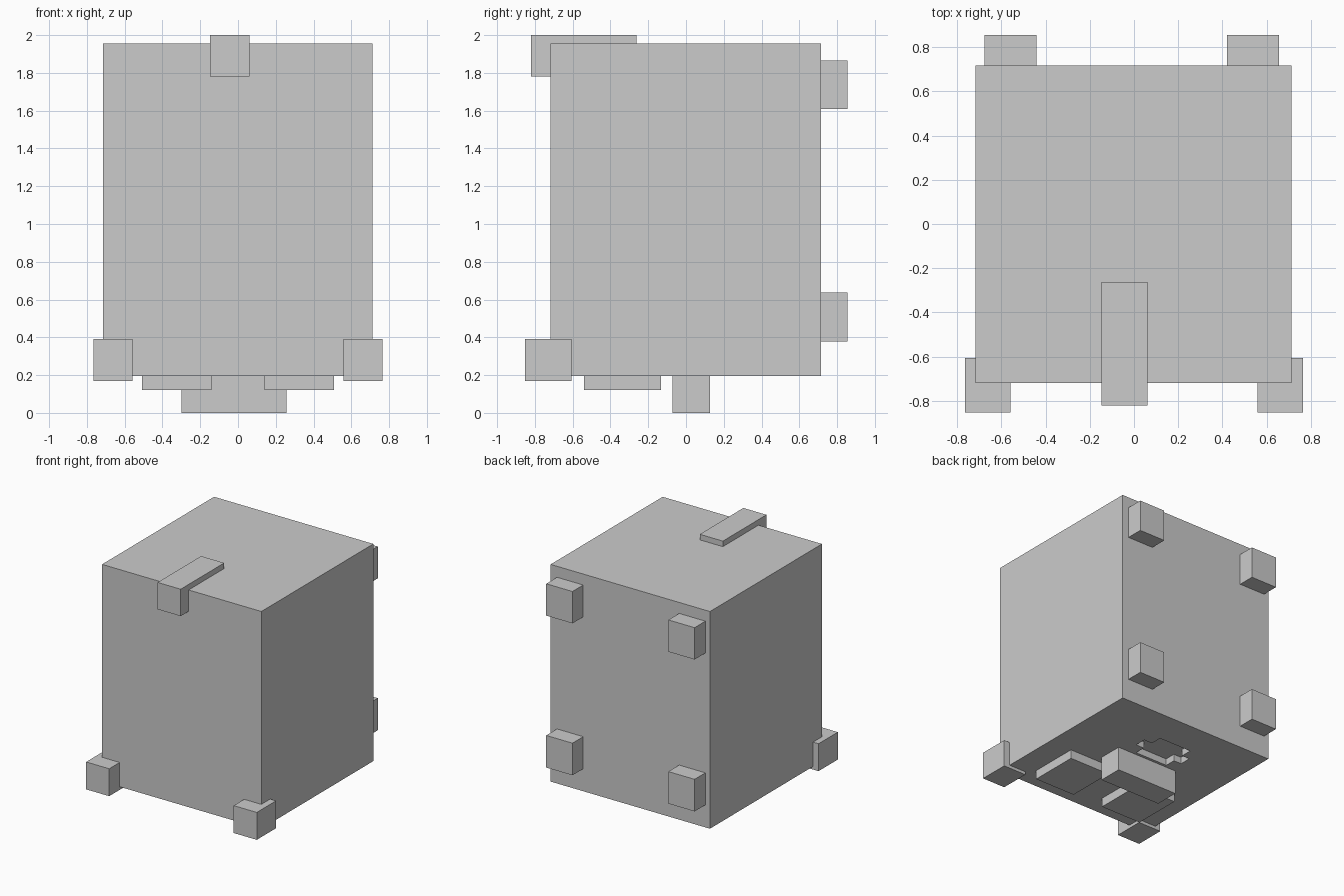
import bpy

if "Cube" in bpy.data.objects:
    bpy.data.objects.remove(bpy.data.objects["Cube"])


def box(name, x, y, z):
    """Axis-aligned box from (min, max) ranges."""
    bpy.ops.mesh.primitive_cube_add(
        size=1, location=[(a + b) / 2 for a, b in (x, y, z)])
    ob = bpy.context.object
    ob.name = name
    ob.scale = [b - a for a, b in (x, y, z)]
    bpy.ops.object.transform_apply(location=True, rotation=False, scale=True)
    return ob


# Main body
body = box("body", (-0.716, 0.712), (-0.718, 0.716), (0.195, 1.955))

# Shallow cross-shaped socket in the underside
for name, x, y in (("socket_cutter_wide", (-0.26, 0.18), (0.24, 0.335)),
                   ("socket_cutter_long", (-0.19, 0.105), (0.15, 0.43))):
    cutter = box(name, x, y, (0.1, 0.25))
    cutter.hide_render = True
    cutter.hide_set(True)
    cut = body.modifiers.new(name, 'BOOLEAN')
    cut.operation = 'DIFFERENCE'
    cut.solver = 'EXACT'
    cut.object = cutter

# Latch wrapped over the front top edge
box("top_latch", (-0.147, 0.06), (-0.82, -0.262), (1.782, 2.0))

# Front corner feet and underside pads, mirrored left and right
for side, s in (("left", -1), ("right", 1)):
    def span(a, b):
        return tuple(sorted((s * a, s * b)))
    box(f"front_foot_{side}", span(0.558, 0.765), (-0.852, -0.605), (0.17, 0.392))
    box(f"underside_pad_{side}", span(0.14, 0.507), (-0.54, -0.132), (0.122, 0.2))

# Central foot under the body
box("center_foot", (-0.298, 0.258), (-0.072, 0.128), (0.0, 0.2))

# Four blocks on the back
for row, z in (("lower", (0.377, 0.637)), ("upper", (1.608, 1.866))):
    for side, x in (("left", (-0.675, -0.44)), ("right", (0.42, 0.655))):
        box(f"back_block_{row}_{side}", x, (0.71, 0.854), z)
